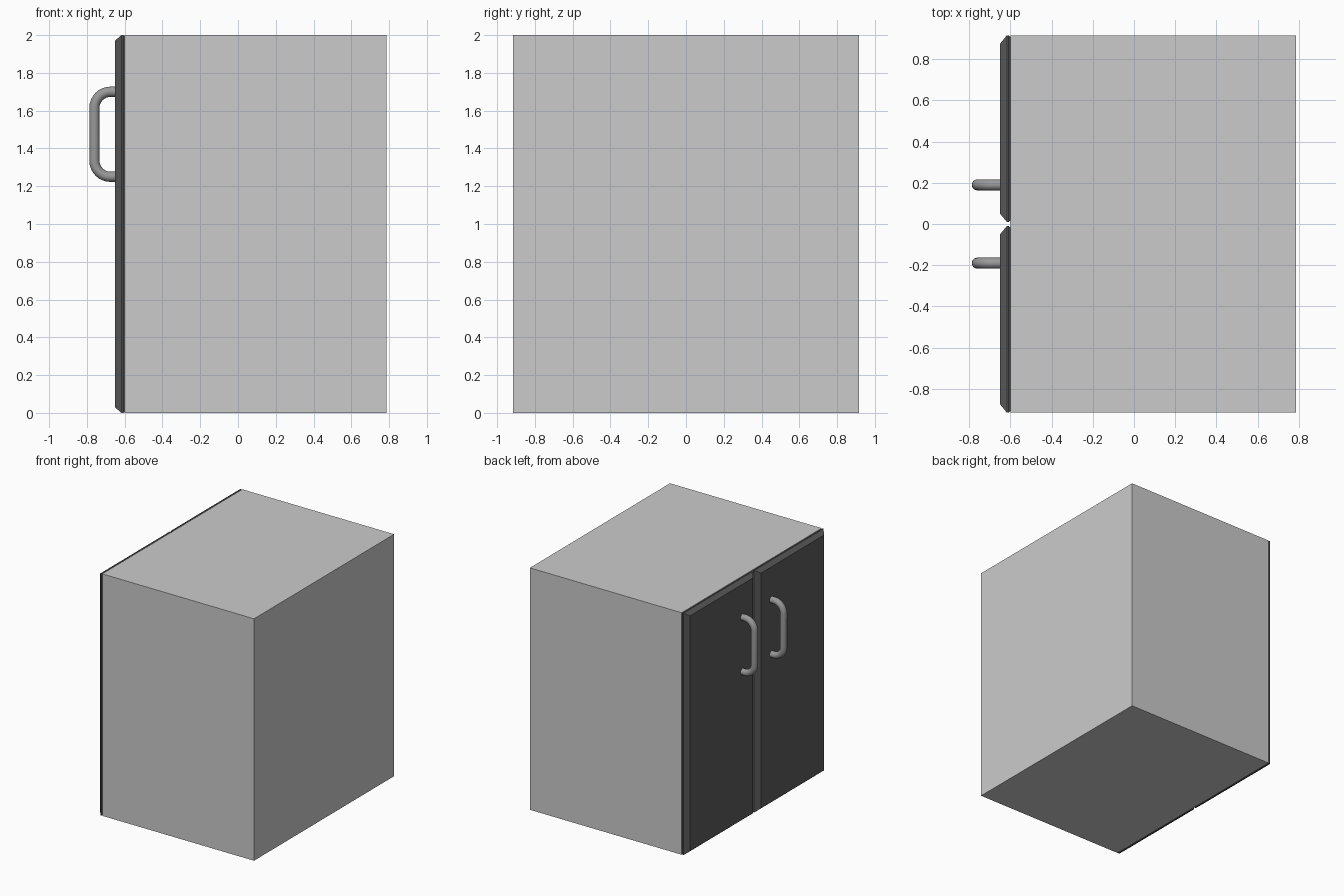
import bpy, bmesh, math
from mathutils import Vector

if "Cube" in bpy.data.objects:
    bpy.data.objects.remove(bpy.data.objects["Cube"])


def material(name, v):
    m = bpy.data.materials.new(name)
    m.diffuse_color = (v, v, v, 1)
    m.use_nodes = True
    m.node_tree.nodes["Principled BSDF"].inputs["Base Color"].default_value = m.diffuse_color
    return m


LIGHT = material("light grey", 0.6)
DARK = material("charcoal", 0.11)
METAL = material("handle grey", 0.32)


def add_object(name, bm, mat):
    bmesh.ops.recalc_face_normals(bm, faces=bm.faces)
    me = bpy.data.meshes.new(name)
    bm.to_mesh(me)
    bm.free()
    me.materials.append(mat)
    ob = bpy.data.objects.new(name, me)
    bpy.context.collection.objects.link(ob)
    return ob


def loft(name, rings, mat):
    """Skin a list of closed rings and cap both ends."""
    bm = bmesh.new()
    loops = [[bm.verts.new(p) for p in ring] for ring in rings]
    n = len(loops[0])
    for a, b in zip(loops, loops[1:]):
        for i in range(n):
            j = (i + 1) % n
            bm.faces.new((a[i], a[j], b[j], b[i]))
    bm.faces.new(loops[0])
    bm.faces.new(loops[-1])
    return add_object(name, bm, mat)


def rect(x, y0, y1, z0, z1):
    return [(x, y0, z0), (x, y1, z0), (x, y1, z1), (x, y0, z1)]


# Cabinet body
loft("cabinet_body", [rect(x, -0.915, 0.915, 0, 2) for x in (-0.60, 0.787)], LIGHT)

# Handle centre line in x and z: two legs and an upright with round corners
R, BAR_X, LOW, HIGH = 0.085, -0.76, 1.25, 1.70
path = [(-0.645, HIGH)]
for k in range(9):
    a = math.pi / 2 * (1 + k / 8)
    path.append((BAR_X + R + R * math.cos(a), HIGH - R + R * math.sin(a)))
for k in range(9):
    a = math.pi / 2 * (2 + k / 8)
    path.append((BAR_X + R + R * math.cos(a), LOW + R + R * math.sin(a)))
path.append((-0.645, LOW))


def handle_rings(y, radius=0.027, sides=20):
    pts = [Vector((x, y, z)) for x, z in path]
    side = Vector((0, 1, 0))
    rings = []
    for i, p in enumerate(pts):
        tangent = (pts[min(i + 1, len(pts) - 1)] - pts[max(i - 1, 0)]).normalized()
        if i in (0, len(pts) - 1):
            tangent = Vector((-1 if i == 0 else 1, 0, 0))
        up = tangent.cross(side)
        rings.append([p + radius * (math.cos(t) * side + math.sin(t) * up)
                      for t in (2 * math.pi * k / sides for k in range(sides))])
    return rings


# Bevelled doors and their handles, one per side
for label, s in (("left", 1), ("right", -1)):
    profile = [(-0.65, 0.04, 0.028), (-0.617, 0, 0), (-0.608, 0, 0), (-0.60, 0.008, 0.006)]
    loft(label + "_door",
         [rect(x, s * (0.01 + iy), s * (0.915 - iy), iz, 2 - iz) for x, iy, iz in profile], DARK)
    handle = loft(label + "_handle", handle_rings(s * 0.19), METAL)
    bpy.ops.object.select_all(action='DESELECT')
    handle.select_set(True)
    bpy.context.view_layer.objects.active = handle
    bpy.ops.object.shade_smooth_by_angle(angle=math.radians(40))
